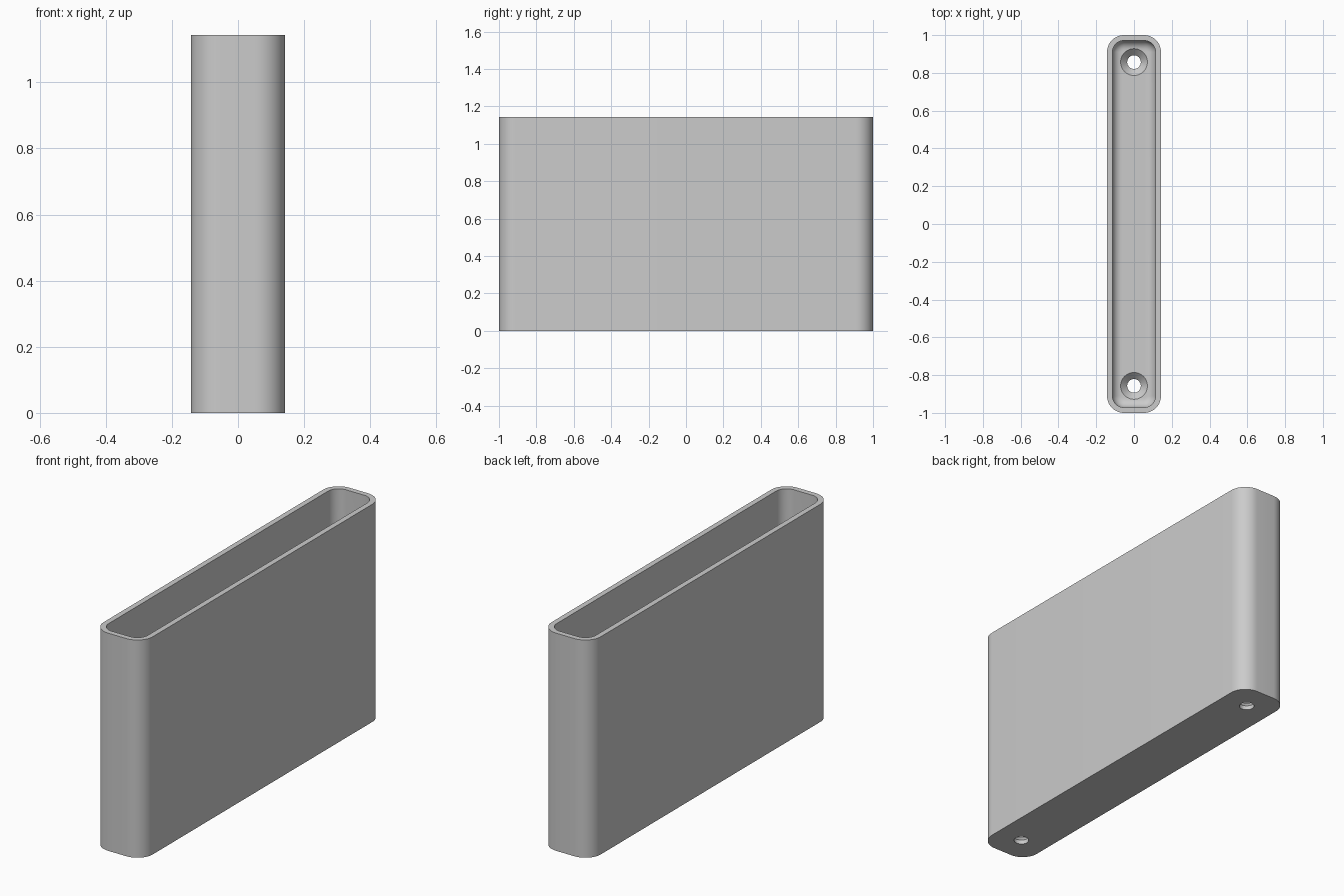
import bpy, bmesh, math

cube = bpy.data.objects.get("Cube")
if cube:
    bpy.data.objects.remove(cube, do_unlink=True)

HALF_X, HALF_Y, HEIGHT = 1 / 7, 1.0, 8 / 7
CORNER, WALL, FLOOR, FILLET = 0.09, 0.0286, 0.057, 0.05
STEPS = 12

grey = bpy.data.materials.new("plain grey")
grey.use_nodes = True
grey.diffuse_color = (0.6, 0.6, 0.6, 1)
grey.node_tree.nodes["Principled BSDF"].inputs["Base Color"].default_value = grey.diffuse_color


def ring(bm, inset, z):
    """Rounded rectangle of vertices, inset from the outer outline."""
    r = CORNER - inset
    cx, cy = HALF_X - CORNER, HALF_Y - CORNER
    verts = []
    for q, (sx, sy) in enumerate([(1, 1), (-1, 1), (-1, -1), (1, -1)]):
        for i in range(STEPS + 1):
            a = (q + i / STEPS) * math.pi / 2
            verts.append(bm.verts.new((sx * cx + r * math.cos(a), sy * cy + r * math.sin(a), z)))
    return verts


def circle(bm, radius, z, y):
    n = 48
    return [bm.verts.new((radius * math.cos(t), y + radius * math.sin(t), z))
            for t in (2 * math.pi * i / n for i in range(n))]


def skin(bm, rings):
    """Closed solid through a series of rings."""
    for a, b in zip(rings, rings[1:]):
        for i in range(len(a)):
            j = (i + 1) % len(a)
            bm.faces.new((a[i], a[j], b[j], b[i]))
    bm.faces.new(rings[0][::-1])
    bm.faces.new(rings[-1])


def finish(bm, name):
    bmesh.ops.recalc_face_normals(bm, faces=bm.faces)
    mesh = bpy.data.meshes.new(name)
    bm.to_mesh(mesh)
    bm.free()
    mesh.materials.append(grey)
    obj = bpy.data.objects.new(name, mesh)
    bpy.context.collection.objects.link(obj)
    return obj


# Open box: outer wall, rim, inner wall, filleted floor
bm = bmesh.new()
rings = [ring(bm, 0, 0), ring(bm, 0, HEIGHT), ring(bm, WALL, HEIGHT)]
for i in range(9):
    a = i / 8 * math.pi / 2
    rings.append(ring(bm, WALL + FILLET * (1 - math.cos(a)), FLOOR + FILLET * (1 - math.sin(a))))
skin(bm, rings)
box = finish(bm, "box_body")

# Countersunk screw holes near both ends of the floor
HOLE, HEAD = 0.036, 0.071
bm = bmesh.new()
for y in (-6 / 7, 6 / 7):
    skin(bm, [circle(bm, HOLE, -0.1, y), circle(bm, HOLE, FLOOR - HEAD + HOLE, y),
              circle(bm, HEAD, FLOOR, y), circle(bm, HEAD, FLOOR + 0.15, y)])
cutter = finish(bm, "screw_hole_cutter")
cutter.hide_render = True

cut = box.modifiers.new("screw holes", "BOOLEAN")
cut.operation = "DIFFERENCE"
cut.solver = "EXACT"
cut.object = cutter
bpy.ops.object.select_all(action="DESELECT")
bpy.context.view_layer.objects.active = box
box.select_set(True)
bpy.ops.object.modifier_apply(modifier=cut.name)
bpy.data.objects.remove(cutter, do_unlink=True)
bpy.ops.object.shade_smooth_by_angle(angle=math.radians(30))
